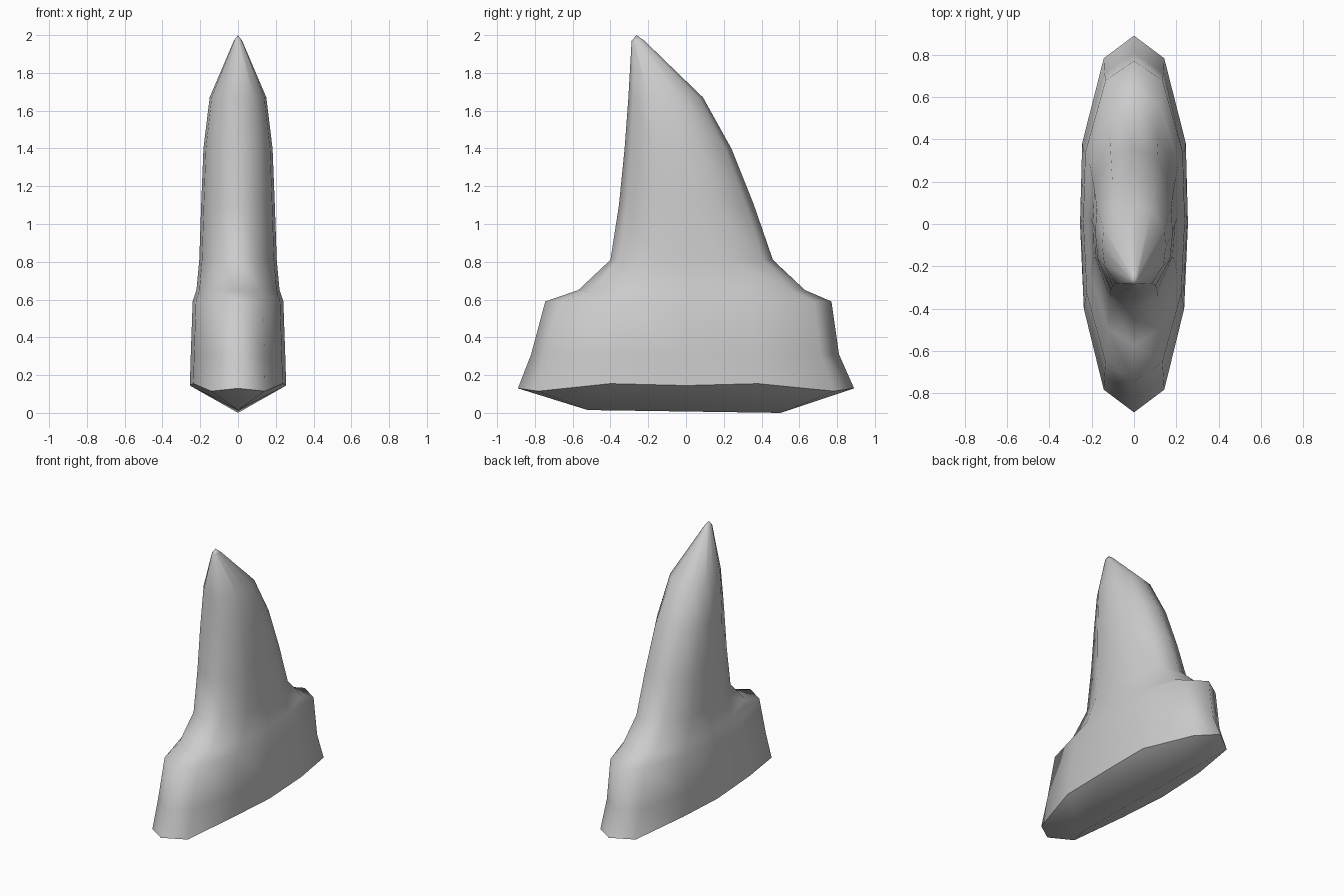
import bpy, bmesh

if "Cube" in bpy.data.objects:
    bpy.data.objects.remove(bpy.data.objects["Cube"])

# Cross-section, normalised (x, y), running from back tip to front tip
half = [(0, 1), (0.56, 0.88), (0.96, 0.43), (1, 0), (0.93, -0.45), (0.56, -0.88), (0, -1)]
section = half + [(-x, y) for x, y in reversed(half[1:-1])]
N = len(section)

# Stations up the tooth: z, front y, back y, half width
stations = [
    (0.14, -0.89, 0.89, 0.255),
    (0.31, -0.82, 0.81, 0.25),
    (0.59, -0.745, 0.77, 0.24),
    (0.65, -0.57, 0.63, 0.22),
    (0.81, -0.40, 0.46, 0.205),
    (1.10, -0.355, 0.36, 0.195),
    (1.40, -0.325, 0.24, 0.183),
    (1.67, -0.305, 0.09, 0.15),
    (1.97, -0.288, -0.22, 0.022),
]
rim_dz = [-0.01, -0.025, 0.015, 0.005, 0.015, -0.025, -0.01]
rim_dz += rim_dz[-2:0:-1]

bm = bmesh.new()
rings = []
for k, (z, y0, y1, w) in enumerate(stations):
    mid, r = (y0 + y1) / 2, (y1 - y0) / 2
    rings.append([bm.verts.new((x * w, mid + y * r, z + (rim_dz[i] if k == 0 else 0)))
                  for i, (x, y) in enumerate(section)])

# Root and blade walls
for a, b in zip(rings, rings[1:]):
    for i in range(N):
        j = (i + 1) % N
        bm.faces.new((a[i], a[j], b[j], b[i]))

# Rounded tip
tip = bm.verts.new((0, -0.262, 2.0))
for i in range(N):
    bm.faces.new((rings[-1][i], rings[-1][(i + 1) % N], tip))

# Keel-shaped underside
back = bm.verts.new((0, 0.5, 0))
front = bm.verts.new((0, -0.52, 0.015))
base = rings[0]
for i in range(N):
    j = (i + 1) % N
    keel = back if section[i][1] + section[j][1] > 0 else front
    bm.faces.new((base[i], base[j], keel))
for i in (3, 9):
    bm.faces.new((base[i], back, front))

bmesh.ops.recalc_face_normals(bm, faces=bm.faces)
for f in bm.faces:
    f.smooth = True

# Hard edge round the bottom rim
rim = set(base)
for e in bm.edges:
    if e.verts[0] in rim and e.verts[1] in rim:
        e.smooth = False

mesh = bpy.data.meshes.new("tooth")
bm.to_mesh(mesh)
bm.free()
bpy.context.collection.objects.link(bpy.data.objects.new("tooth", mesh))
